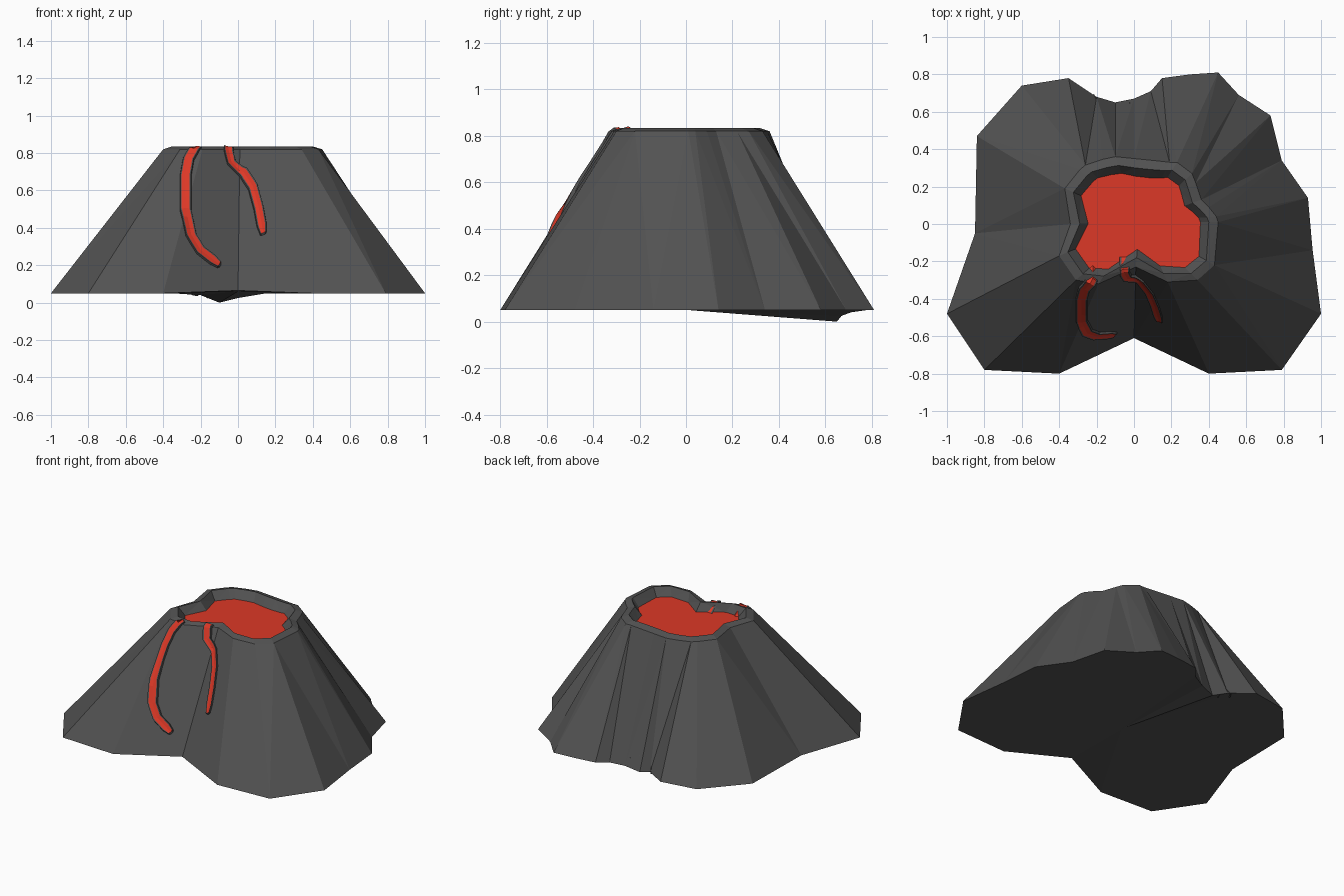
import bpy, bmesh
from mathutils import Vector
from mathutils.bvhtree import BVHTree

if "Cube" in bpy.data.objects:
    bpy.data.objects.remove(bpy.data.objects["Cube"])


def material(name, rgb):
    m = bpy.data.materials.new(name)
    m.diffuse_color = (*rgb, 1)
    m.use_nodes = True
    m.node_tree.nodes["Principled BSDF"].inputs["Base Color"].default_value = m.diffuse_color
    return m


ROCK = material("dark rock", (0.085, 0.085, 0.085))
LAVA = material("red lava", (0.72, 0.04, 0.02))


def make_object(name, bm, mats):
    mesh = bpy.data.meshes.new(name)
    bm.to_mesh(mesh)
    for m in mats:
        mesh.materials.append(m)
    obj = bpy.data.objects.new(name, mesh)
    bpy.context.collection.objects.link(obj)
    return obj


# Ridge lines: foot x, foot y, rim x, rim y, going round anticlockwise
RIDGES = [
    (0, -.61, .01, -.23), (.4, -.80, .18, -.31), (.79, -.78, .34, -.30),
    (1, -.48, .43, -.22), (.955, -.14, .45, .01), (.93, .14, .44, .04),
    (.79, .34, .40, .09), (.73, .58, .36, .13), (.56, .69, .33, .22),
    (.45, .81, .31, .27), (.30, .80, .23, .33), (.15, .78, .19, .33),
    (.09, .71, .1, .34), (0, .67, 0, .35), (-.10, .65, -.1, .36),
    (-.20, .68, -.17, .345), (-.35, .78, -.26, .315), (-.6, .74, -.29, .29),
    (-.84, .47, -.37, .19), (-.85, -.05, -.34, 0), (-1, -.48, -.40, -.17),
    (-.8, -.78, -.31, -.30), (-.4, -.80, -.19, -.32)]
FOOT_Z = {0: .065, 12: .04, 13: .025, 14: 0, 15: .04}
N = len(RIDGES)
CENTRE = Vector((.03, .01, 0))


def inset(x, y, d, z):
    p = Vector((x, y, 0))
    p -= (p - CENTRE).normalized() * d
    return Vector((p.x, p.y, z))


# Mountain: flank, lip and crater wall as stacked rings
foot = [Vector((r[0], r[1], FOOT_Z.get(i, .05))) for i, r in enumerate(RIDGES)]
rim = [Vector((r[2], r[3], .82)) for r in RIDGES]
lip = [inset(r[2], r[3], .05, .835) for r in RIDGES]
pool = [inset(r[2], r[3], .095, .78) for r in RIDGES]

bm = bmesh.new()
rings = [[bm.verts.new(p) for p in ring] for ring in (foot, rim, lip, pool)]
for low, high in zip(rings, rings[1:]):
    for i in range(N):
        j = (i + 1) % N
        bm.faces.new((low[i], low[j], high[j], high[i]))
# underside fan
mid = bm.verts.new((0, -.12, .06))
for i in range(N):
    bm.faces.new((mid, rings[0][(i + 1) % N], rings[0][i]))
bmesh.ops.triangulate(bm, faces=[f for f in bm.faces if len(f.verts) == 4])
bm.normal_update()
surface = BVHTree.FromBMesh(bm)
make_object("mountain", bm, [ROCK])
bm.free()

# Lava pool in the crater
bm = bmesh.new()
bm.faces.new([bm.verts.new(p) for p in pool])
make_object("lava_pool", bm, [LAVA])
bm.free()

# Lava streams: raised strips with a rock crust on both sides
INWARD = Vector((0, .75, -.66))


def on_surface(p, lift):
    hit = surface.ray_cast(p - INWARD * .6, INWARD)[0]
    return (hit if hit else p) - INWARD * lift


def stream(name, path, half, crust):
    pts = []
    for a, b in zip(path, path[1:]):
        a, b = Vector(a), Vector(b)
        pts += [a.lerp(b, k / 3) for k in range(3)]
    pts.append(Vector(path[-1]))
    pts = [on_surface(p, 0) for p in pts]
    profile = [(-half - crust, -.01), (-half - crust * .6, .014), (-half, .012),
               (0, .009), (half, .012), (half + crust * .6, .014),
               (half + crust, -.01)]
    bm = bmesh.new()
    rows = []
    for k, p in enumerate(pts):
        t = pts[min(k + 1, len(pts) - 1)] - pts[max(k - 1, 0)]
        side = t.cross(-INWARD).normalized()
        taper = .65 if k == len(pts) - 1 else 1
        rows.append([bm.verts.new(on_surface(p + side * u * taper, lift))
                     for u, lift in profile])
    for a, b in zip(rows, rows[1:]):
        for c in range(6):
            f = bm.faces.new((a[c], a[c + 1], b[c + 1], b[c]))
            f.material_index = 1 if c in (2, 3) else 0
    # crust cap at the lower end
    end = rows[-1]
    tip = bm.verts.new(on_surface(pts[-1] + (pts[-1] - pts[-2]).normalized() * .012, -.01))
    for c in range(6):
        bm.faces.new((end[c], end[c + 1], tip))
    bm.normal_update()
    for f in bm.faces:
        if f.normal.dot(INWARD) > 0:
            f.normal_flip()
    make_object(name, bm, [ROCK, LAVA])
    bm.free()


stream("left_lava_stream",
       [(-.18, -.23, .83), (-.22, -.28, .83), (-.265, -.35, .77), (-.28, -.40, .68),
        (-.28, -.52, .50), (-.25, -.58, .36), (-.20, -.60, .28), (-.10, -.59, .20)],
       .021, .012)
stream("right_lava_stream",
       [(-.05, -.21, .83), (-.05, -.26, .81), (-.035, -.28, .74), (.03, -.29, .68),
        (.08, -.36, .61), (.11, -.43, .50), (.135, -.51, .36)],
       .017, .011)
